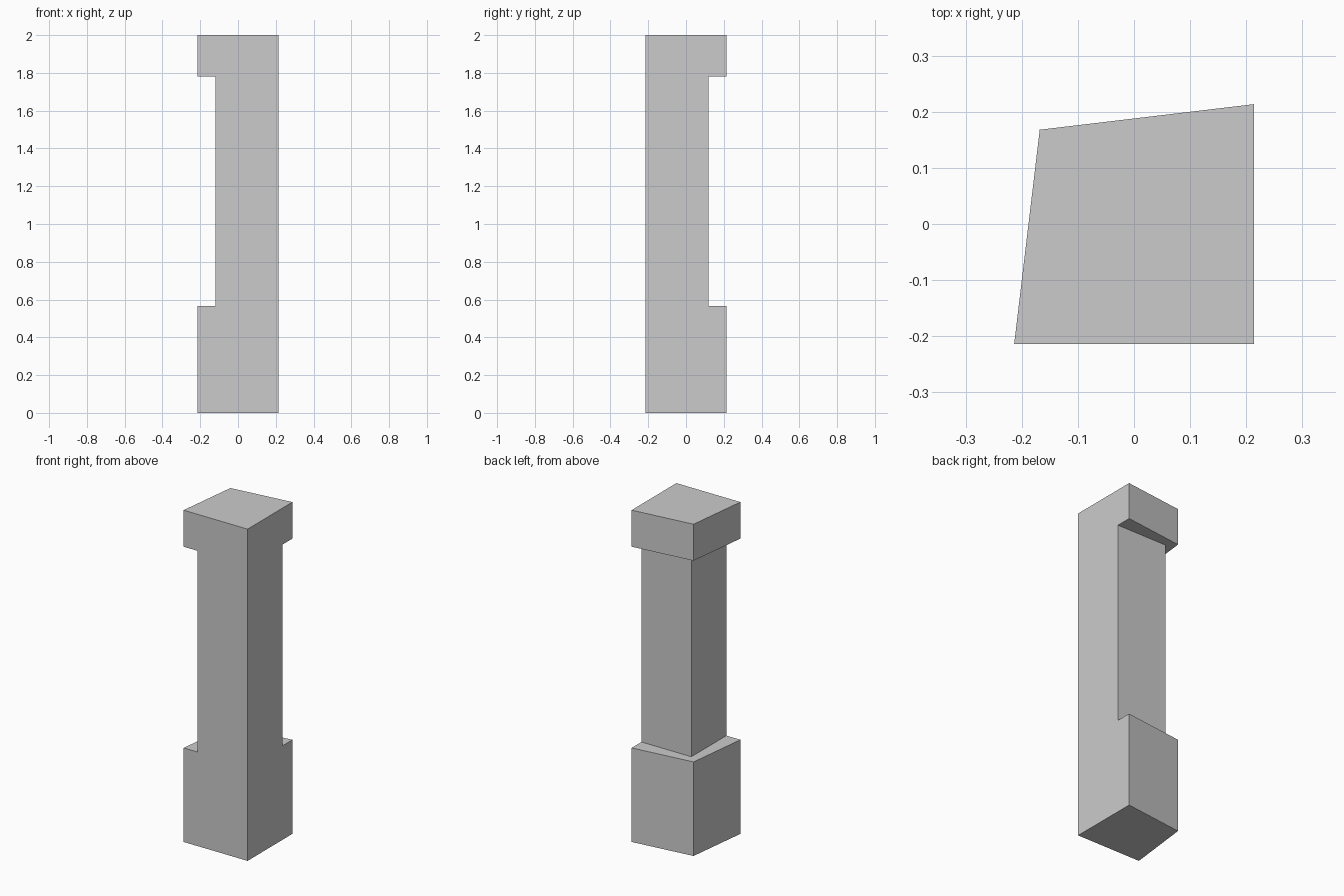
import bpy, bmesh

if "Cube" in bpy.data.objects:
    bpy.data.objects.remove(bpy.data.objects["Cube"])


def prism(name, outline, z0, z1):
    """Extrude a flat outline from z0 up to z1."""
    bm = bmesh.new()
    face = bm.faces.new([bm.verts.new((x, y, z0)) for x, y in outline])
    top = bmesh.ops.extrude_face_region(bm, geom=[face])["geom"]
    verts = [v for v in top if isinstance(v, bmesh.types.BMVert)]
    bmesh.ops.translate(bm, verts=verts, vec=(0, 0, z1 - z0))
    bmesh.ops.recalc_face_normals(bm, faces=bm.faces)
    mesh = bpy.data.meshes.new(name)
    bm.to_mesh(mesh)
    bm.free()
    obj = bpy.data.objects.new(name, mesh)
    bpy.context.collection.objects.link(obj)
    return obj


R = 0.2135       # half width of the column
C = 0.168        # drawn-in back left corner
S = 0.12         # recessed shaft faces
FAR = 0.4        # cutter reach

# Full-height column on a skewed square footprint
pillar = prism("corner_pillar", [(-R, -R), (R, -R), (R, R), (-C, C)], 0, 2)

# L-shaped recess between base and capital, on the left and back only
cutter = prism("shaft_recess_cutter",
               [(-S, -FAR), (-S, S), (FAR, S), (FAR, FAR), (-FAR, FAR), (-FAR, -FAR)],
               0.567, 1.78)
cutter.hide_render = True

cut = pillar.modifiers.new("shaft_recess", 'BOOLEAN')
cut.operation = 'DIFFERENCE'
cut.solver = 'EXACT'
cut.object = cutter
bpy.context.view_layer.objects.active = pillar
bpy.ops.object.modifier_apply(modifier=cut.name)
bpy.data.objects.remove(cutter)
